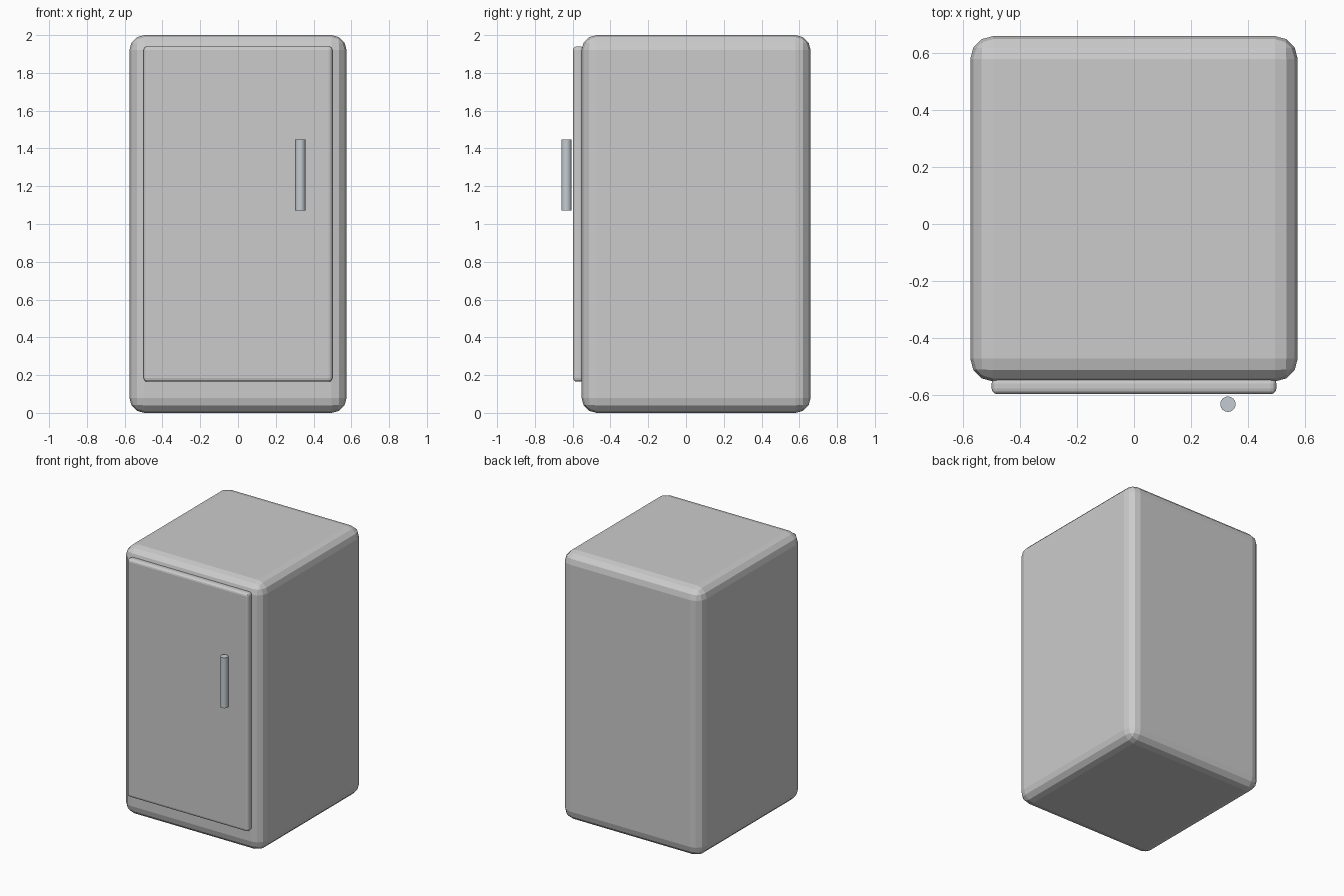
import bpy

if "Cube" in bpy.data.objects:
    bpy.data.objects.remove(bpy.data.objects["Cube"])


def material(name, color):
    mat = bpy.data.materials.new(name)
    mat.diffuse_color = color
    mat.use_nodes = True
    mat.node_tree.nodes["Principled BSDF"].inputs["Base Color"].default_value = mat.diffuse_color
    return mat


def rounded_box(name, lo, hi, width, segments):
    bpy.ops.mesh.primitive_cube_add(size=1, location=[(a + b) / 2 for a, b in zip(lo, hi)])
    ob = bpy.context.object
    ob.name = name
    ob.scale = [b - a for a, b in zip(lo, hi)]
    bpy.ops.object.transform_apply(location=False, rotation=False, scale=True)
    mod = ob.modifiers.new("rounded_edges", 'BEVEL')
    mod.width = width
    mod.segments = segments
    return ob


# Cabinet body
rounded_box("cabinet_body", (-0.575, -0.553, 0), (0.575, 0.66, 2.0), 0.08, 3)

# Door panel slightly proud of the front
rounded_box("door", (-0.5, -0.598, 0.165), (0.5, -0.54, 1.94), 0.02, 3)

# Vertical bar handle
bpy.ops.mesh.primitive_cylinder_add(vertices=24, radius=0.027, depth=0.376,
                                    location=(0.33, -0.633, 1.26))
handle = bpy.context.object
handle.name = "door_handle"
bpy.ops.object.shade_smooth_by_angle()
handle.data.materials.append(material("steel", (0.55, 0.6, 0.64, 1)))
